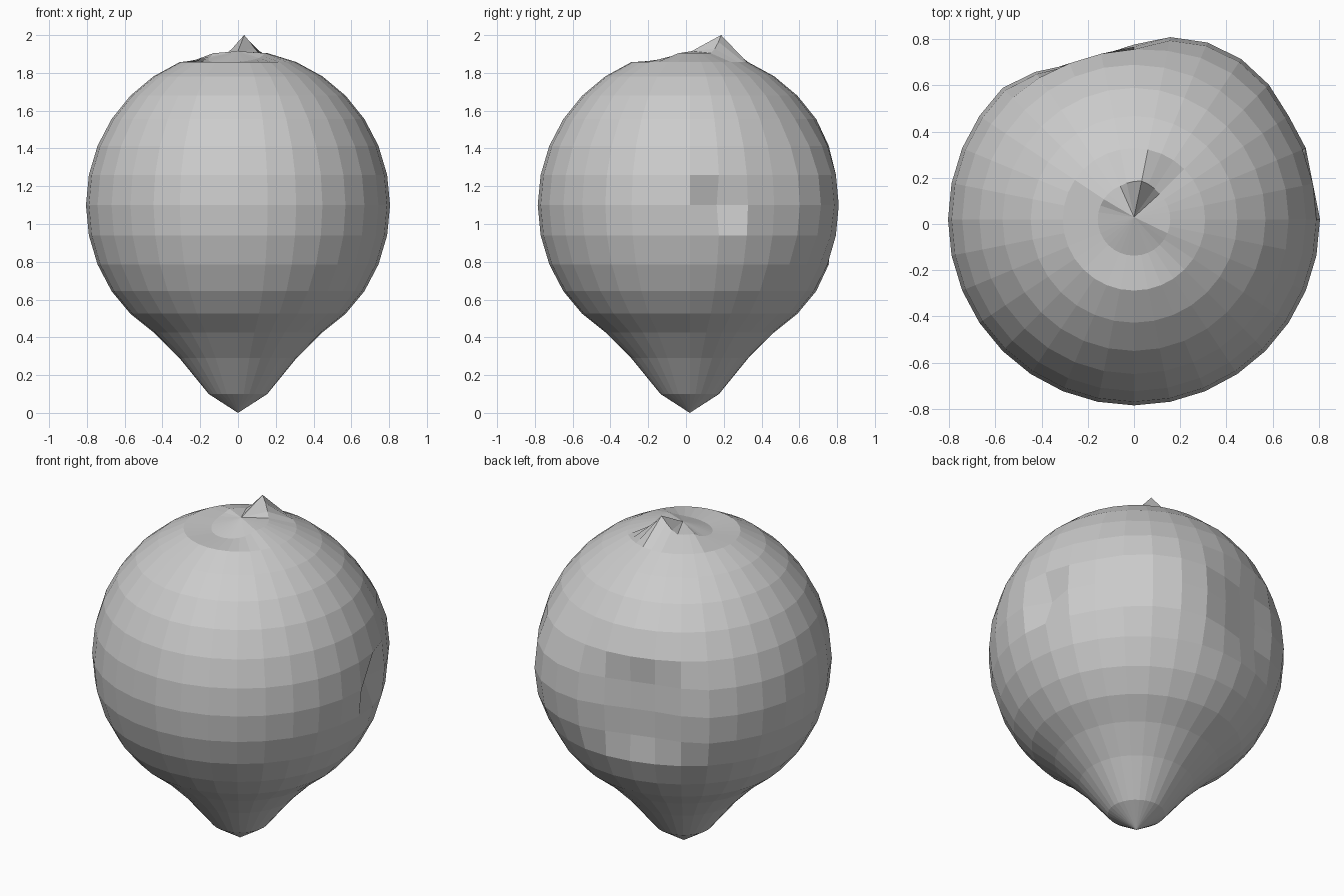
import bpy, bmesh, math
from mathutils import Vector

if "Cube" in bpy.data.objects:
    bpy.data.objects.remove(bpy.data.objects["Cube"])

SEG = 32
CY = 0.02  # body axis sits slightly behind the origin

# lower taper (radius, height), then a round upper body
profile = [(0.155, 0.10), (0.31, 0.29), (0.445, 0.425), (0.57, 0.525)]
for k in range(11, 0, -1):
    a = math.pi * k / 16
    profile.append((0.805 * math.sin(a), 1.10 + 0.82 * math.cos(a)))


def bump(az, z, az0, z0, az_width, z_width):
    """Soft local falloff around a direction and height."""
    d = (az - az0 + 180) % 360 - 180
    return math.exp(-(d / az_width) ** 4 - ((z - z0) / z_width) ** 4)


def shape(az, r, z, top_ring):
    # broad dent at the back left, bulge at the back right
    if 0.5 < z < 1.8:
        r -= 0.08 * bump(az, z, 106, 1.10, 19, 0.27)
        r += 0.03 * bump(az, z, 57, 1.15, 15, 0.30)
    # single sharp dimple on the right
    r -= 0.075 * bump(az, z, 11.25, 1.10, 6, 0.09)
    # crown ring: sunken at the front left, pinched spike at the back
    if top_ring:
        z -= 0.05 * math.sqrt(max(0, math.cos(math.radians(az - 240))))
        d = abs(az - 78.75)
        lift = max(0, 1 - d / 30)
        z += (2.0 - 1.904) * lift
        r += 0.012 * lift
    return r, z


# fruit body
bm = bmesh.new()
rings = []
for i, (r0, z0) in enumerate(profile):
    ring = []
    for s in range(SEG):
        az = 360 * s / SEG
        r, z = shape(az, r0, z0, i == len(profile) - 1)
        t = math.radians(az)
        ring.append(bm.verts.new((r * math.cos(t), CY + r * math.sin(t), z)))
    rings.append(ring)
tip = bm.verts.new((0, CY, 0))
pole = bm.verts.new((0, CY + 0.01, 1.915))
for s in range(SEG):
    n = (s + 1) % SEG
    bm.faces.new((tip, rings[0][n], rings[0][s]))
    bm.faces.new((pole, rings[-1][s], rings[-1][n]))
    for a, b in zip(rings, rings[1:]):
        bm.faces.new((a[s], a[n], b[n], b[s]))
bmesh.ops.recalc_face_normals(bm, faces=bm.faces)
mesh = bpy.data.meshes.new("fruit_body")
bm.to_mesh(mesh)
bm.free()

grey = bpy.data.materials.new("plain grey")
grey.diffuse_color = (0.6, 0.6, 0.6, 1)
grey.use_nodes = True
grey.node_tree.nodes["Principled BSDF"].inputs["Base Color"].default_value = grey.diffuse_color
mesh.materials.append(grey)
body = bpy.data.objects.new("fruit_body", mesh)
bpy.context.collection.objects.link(body)
